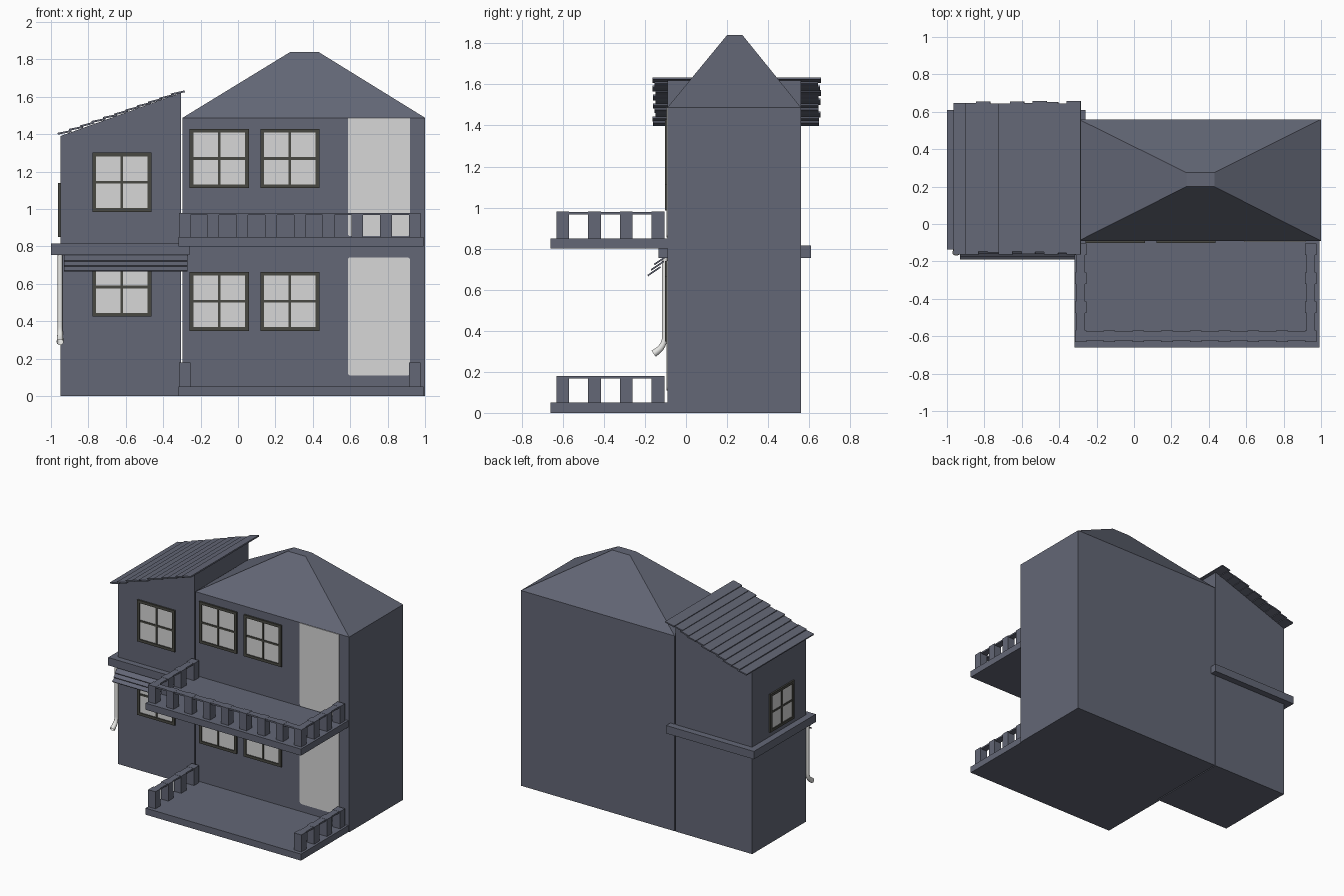
import bpy, bmesh, math, random
from mathutils import Matrix, Vector

if "Cube" in bpy.data.objects:
    bpy.data.objects.remove(bpy.data.objects["Cube"])

random.seed(4)


def mat(name, r, g, b):
    m = bpy.data.materials.new(name)
    m.diffuse_color = (r, g, b, 1)
    m.use_nodes = True
    m.node_tree.nodes["Principled BSDF"].inputs["Base Color"].default_value = m.diffuse_color
    return m


SLATE = mat("slate_blue", 0.125, 0.135, 0.18)
FRAME = mat("dark_frame", 0.065, 0.065, 0.055)
PALE = mat("pale_grey", 0.68, 0.68, 0.68)
WHITE = mat("pipe_white", 0.8, 0.8, 0.78)


def finish(bm, name, material):
    bmesh.ops.recalc_face_normals(bm, faces=bm.faces)
    me = bpy.data.meshes.new(name)
    bm.to_mesh(me)
    bm.free()
    me.materials.append(material)
    ob = bpy.data.objects.new(name, me)
    bpy.context.collection.objects.link(ob)
    return ob


def add_box(bm, x0, x1, y0, y1, z0, z1, rot=None):
    c = Vector(((x0 + x1) / 2, (y0 + y1) / 2, (z0 + z1) / 2))
    m = Matrix.Translation(c) @ (rot or Matrix()) @ Matrix.Diagonal((x1 - x0, y1 - y0, z1 - z0, 1))
    bmesh.ops.create_cube(bm, size=1, matrix=m)


def boxes(name, material, *dims):
    bm = bmesh.new()
    for d in dims:
        add_box(bm, *d)
    return finish(bm, name, material)


def extruded(name, material, outline, y0, y1):
    """Extrude an x,z outline from y0 to y1."""
    bm = bmesh.new()
    f = bm.faces.new([bm.verts.new((x, y0, z)) for x, z in outline])
    r = bmesh.ops.extrude_face_region(bm, geom=[f])
    vs = [v for v in r["geom"] if isinstance(v, bmesh.types.BMVert)]
    bmesh.ops.translate(bm, verts=vs, vec=(0, y1 - y0, 0))
    return finish(bm, name, material)


FRONT, BACK = -0.09, 0.56

# Main block and side wing with a sloping top
boxes("main_block", SLATE, (-0.296, 1.0, FRONT, BACK, 0, 1.488))
extruded("side_wing", SLATE, [(-0.95, 0), (-0.304, 0), (-0.304, 1.622), (-0.95, 1.39)], FRONT, BACK)

# Hip roof with a small flat top
bm = bmesh.new()
low = [bm.verts.new((x, y, 1.488)) for x, y in ((-0.296, FRONT), (1, FRONT), (1, BACK), (-0.296, BACK))]
top = [bm.verts.new((x, y, 1.84)) for x, y in ((0.28, 0.2), (0.43, 0.2), (0.43, 0.275), (0.28, 0.275))]
bm.faces.new(low)
bm.faces.new(top)
for i in range(4):
    j = (i + 1) % 4
    bm.faces.new((low[i], low[j], top[j], top[i]))
finish(bm, "hip_roof", SLATE)

# Overlapping planks on the wing roof
bm = bmesh.new()
N = 11
for i in range(N):
    x = -0.927 + i * 0.0605
    z = 1.41 + i * 0.0211
    a = random.uniform(0.18, 0.27)
    y0 = -0.152 + random.uniform(-0.012, 0.008)
    y1 = 0.648 + random.uniform(-0.008, 0.012)
    add_box(bm, x - 0.038, x + 0.038, y0, y1, z - 0.005, z + 0.005, Matrix.Rotation(-a, 4, 'Y'))
finish(bm, "wing_roof_planks", SLATE)

# Belt band around the wing
boxes("wing_belt", SLATE, (-1.0, -0.26, -0.135, 0.61, 0.755, 0.815))

# Awning planks over the lower wing window
bm = bmesh.new()
for i in range(3):
    y, z = -0.155 + i * 0.016, 0.69 + i * 0.027
    add_box(bm, -0.93, -0.27, y - 0.038, y + 0.038, z - 0.004, z + 0.004, Matrix.Rotation(0.6, 4, 'X'))
finish(bm, "awning_planks", SLATE)

# Porch and balcony: slab, posts and thin top rails
POST = 0.031
for name, z, has_front in (("porch", 0.0, False), ("balcony", 0.8, True)):
    boxes(name + "_slab", SLATE, (-0.317, 0.993, -0.66, FRONT + 0.002, z, z + 0.05))
    posts, rails = [], []
    zb, zt = z + 0.05, z + 0.18
    for x in (-0.285, 0.945):
        for k in range(4):
            y = -0.6 + k * 0.1547
            posts.append((x - POST, x + POST, y - POST, y + POST, zb, zt))
        rails.append((x - 0.024, x + 0.024, -0.6, -0.136, zt - 0.013, zt - 0.001))
    if has_front:
        for k in range(1, 8):
            x = -0.285 + k * 1.23 / 8
            posts.append((x - POST, x + POST, -0.6 - POST, -0.6 + POST, zb, zt))
        rails.append((-0.285, 0.945, -0.624, -0.576, zt - 0.013, zt - 0.001))
    boxes(name + "_posts", SLATE, *posts)
    boxes(name + "_rails", SLATE, *rails)


# Windows: frame with cross bars and pale panes
def window(name, cx, cz, s=0.158, side_y=None):
    t, b = 0.02, 0.007
    y0, y1 = -0.012, 0.002
    frame = boxes(name + "_frame", FRAME,
                  (-s, -s + t, y0, y1, -s, s), (s - t, s, y0, y1, -s, s),
                  (-s + t, s - t, y0, y1, s - t, s), (-s + t, s - t, y0, y1, -s, -s + t),
                  (-b, b, y0 + 0.003, y1, -s + t, s - t), (-s + t, s - t, y0 + 0.003, y1, -b, b))
    pane = boxes(name + "_panes", PALE, (-s + t, s - t, -0.004, 0.001, -s + t, s - t))
    for ob in (frame, pane):
        if side_y is None:
            ob.location = (cx, FRONT, cz)
        else:
            ob.location = (-0.95, side_y, cz)
            ob.rotation_euler = (0, 0, -math.pi / 2)


for floor, z in (("lower", 0.506), ("upper", 1.27)):
    window(floor + "_window_left", -0.1, z)
    window(floor + "_window_right", 0.277, z)
window("wing_lower_window", -0.621, 0.583)
window("wing_upper_window", -0.621, 1.143)
window("wing_side_window", 0, 0.995, 0.145, side_y=0.21)


# Doors with rounded corners
def door(name, x0, x1, z0, z1, corners):
    r, pts = 0.015, []
    for k, (x, z) in enumerate(((x1 - r, z1 - r), (x0 + r, z1 - r), (x0 + r, z0 + r), (x1 - r, z0 + r))):
        if k in corners:
            for s in range(5):
                a = math.pi / 2 * (k + s / 4)
                pts.append((x + r * math.cos(a), z + r * math.sin(a)))
        else:
            pts.append((x0 if k in (1, 2) else x1, z1 if k < 2 else z0))
    extruded(name, PALE, pts, FRONT - 0.005, FRONT + 0.002)


door("lower_door", 0.587, 0.92, 0.11, 0.742, (0, 1, 2, 3))
door("upper_door", 0.587, 0.92, 0.855, 1.487, (2, 3))

# Downpipe with an outward elbow
cu = bpy.data.curves.new("downpipe", 'CURVE')
cu.dimensions = '3D'
cu.bevel_depth = 0.0135
cu.bevel_resolution = 3
path = [(-0.104, 0.76)]
for s in range(7):
    a = math.radians(58) * s / 6
    path.append((-0.104 - 0.085 * (1 - math.cos(a)), 0.37 - 0.085 * math.sin(a)))
path.append((-0.158, 0.288))
sp = cu.splines.new('POLY')
sp.points.add(len(path) - 1)
for i, (y, z) in enumerate(path):
    sp.points[i].co = (-0.951, y, z, 1)
    sp.points[i].radius = 1 + 0.4 * max(0, i - 2) / (len(path) - 3)
sp.use_smooth = True
cu.materials.append(WHITE)
pipe = bpy.data.objects.new("downpipe", cu)
bpy.context.collection.objects.link(pipe)
